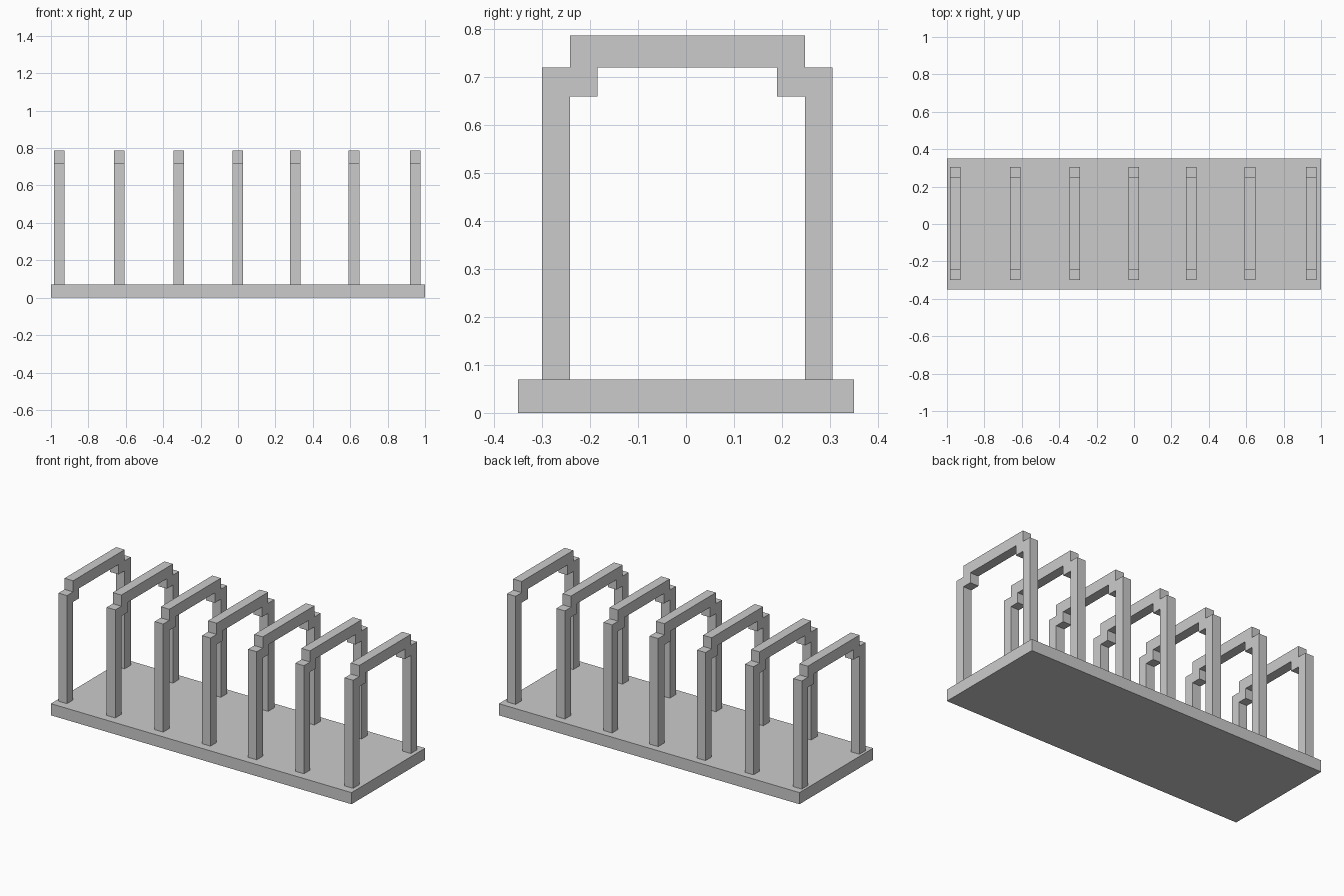
import bpy, bmesh

if "Cube" in bpy.data.objects:
    bpy.data.objects.remove(bpy.data.objects["Cube"])

BASE_TOP = 0.07
HOOP_WIDTH = 0.057
HOOP_CENTRES = (-0.956, -0.635, -0.316, -0.001, 0.306, 0.62, 0.948)


def add_object(name, bm):
    bmesh.ops.recalc_face_normals(bm, faces=bm.faces)
    mesh = bpy.data.meshes.new(name)
    bm.to_mesh(mesh)
    bm.free()
    obj = bpy.data.objects.new(name, mesh)
    bpy.context.collection.objects.link(obj)
    return obj


def extrude_along_x(name, profile, x0, x1):
    """Extrude a closed (y, z) outline from x0 to x1."""
    bm = bmesh.new()
    face = bm.faces.new([bm.verts.new((x0, y, z)) for y, z in profile])
    result = bmesh.ops.extrude_face_region(bm, geom=[face], use_keep_orig=True)
    moved = [g for g in result["geom"] if isinstance(g, bmesh.types.BMVert)]
    bmesh.ops.translate(bm, verts=moved, vec=(x1 - x0, 0, 0))
    return add_object(name, bm)


# Flat base plate
extrude_along_x("base_plate", [(-0.35, 0), (0.35, 0), (0.35, BASE_TOP), (-0.35, BASE_TOP)], -1, 1)

# Stepped hoop outline: outside from left foot to right foot, then back inside
hoop_profile = [
    (-0.30, BASE_TOP), (-0.30, 0.72), (-0.242, 0.72), (-0.242, 0.787),
    (0.248, 0.787), (0.248, 0.72), (0.306, 0.72), (0.306, BASE_TOP),
    (0.248, BASE_TOP), (0.248, 0.66), (0.19, 0.66), (0.19, 0.72),
    (-0.185, 0.72), (-0.185, 0.66), (-0.242, 0.66), (-0.242, BASE_TOP),
]

# Row of hoops standing on the base
for i, x in enumerate(HOOP_CENTRES, 1):
    extrude_along_x(f"hoop_{i}", hoop_profile, x - HOOP_WIDTH / 2, x + HOOP_WIDTH / 2)
